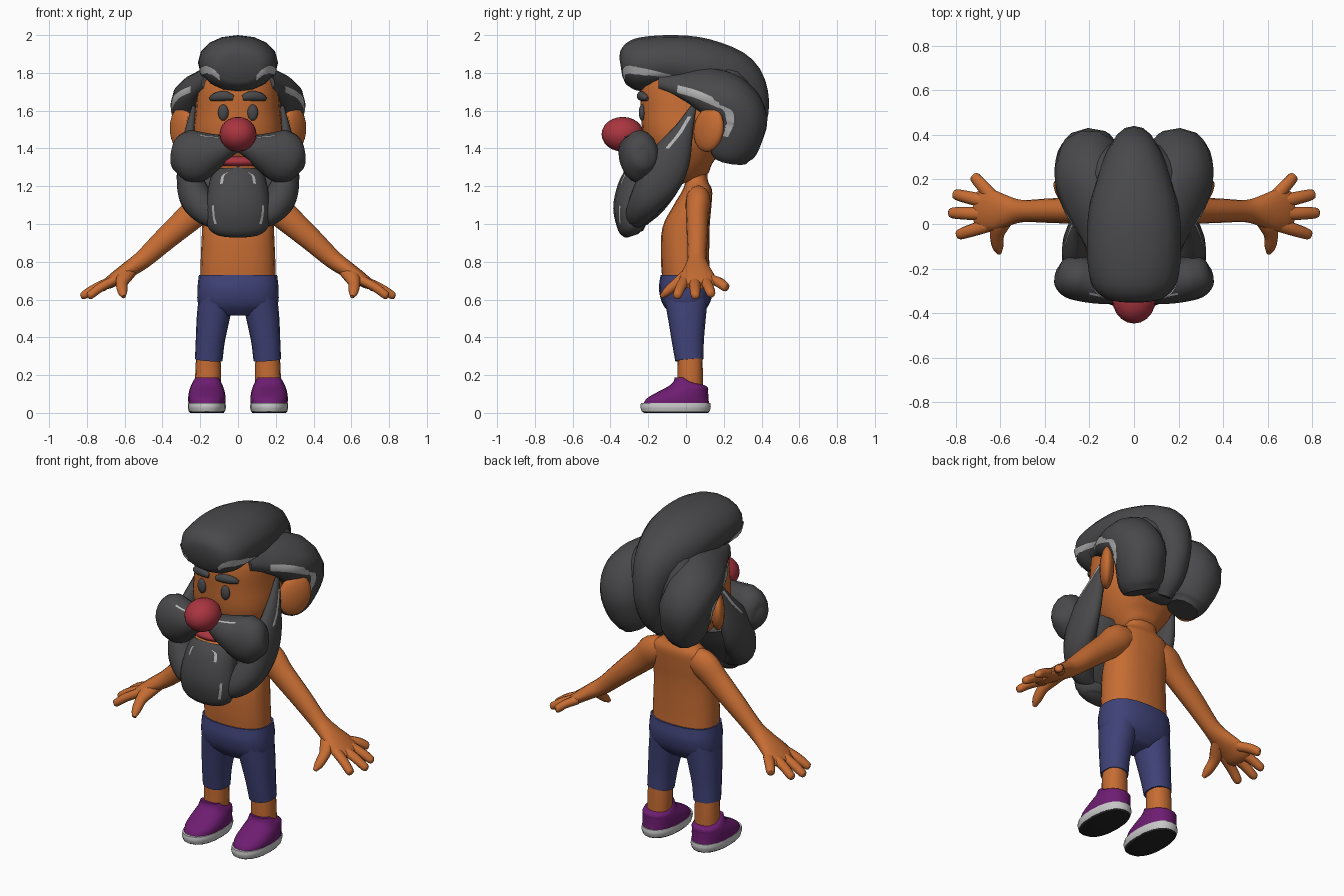
import bpy, bmesh, math
from mathutils import Vector, Matrix
from mathutils.bvhtree import BVHTree


def material(name, rgb):
    m = bpy.data.materials.new(name)
    m.diffuse_color = (*rgb, 1)
    return m


SKIN = material("orange skin", (0.57, 0.152, 0.033))
HAIR = material("charcoal hair", (0.066, 0.066, 0.07))
SHINE = material("hair highlight", (0.45, 0.45, 0.45))
RED = material("nose red", (0.40, 0.035, 0.05))
BLUE = material("trouser blue", (0.05, 0.055, 0.185))
PURPLE = material("shoe purple", (0.155, 0.012, 0.165))
SOLE = material("sole light grey", (0.58, 0.58, 0.58))
BLACK = material("tread black", (0.02, 0.02, 0.02))
X, Y, Z = Vector((1, 0, 0)), Vector((0, 1, 0)), Vector((0, 0, 1))


def finish(name, bm, mat):
    bmesh.ops.recalc_face_normals(bm, faces=bm.faces)
    me = bpy.data.meshes.new(name)
    bm.to_mesh(me)
    bm.free()
    me.materials.append(mat)
    ob = bpy.data.objects.new(name, me)
    bpy.context.collection.objects.link(ob)
    bpy.ops.object.select_all(action='DESELECT')
    ob.select_set(True)
    bpy.context.view_layer.objects.active = ob
    bpy.ops.object.shade_smooth_by_angle(angle=math.radians(50))
    return ob


def spline(pts, steps):
    """Catmull-Rom through every point."""
    p = [Vector(q) for q in pts]
    p = [p[0] * 2 - p[1]] + p + [p[-1] * 2 - p[-2]]
    out = []
    for i in range(1, len(p) - 2):
        a, b, c, d = p[i - 1:i + 3]
        for k in range(steps):
            t = k / steps
            out.append(0.5 * (2 * b + (c - a) * t + (2 * a - 5 * b + 4 * c - d) * t * t
                              + (3 * b - a - 3 * c + d) * t ** 3))
    return out + [p[-2]]


def loft(name, secs, mat, ref=X, s=1, n=16, steps=4, p=2.0, flat=False):
    """Rings (x, y, z, half-size along ref, other half-size) along a smooth path."""
    pos = spline([(x * s, y, z) for x, y, z, a, b in secs], steps)
    rad = spline([(a, b, 0) for x, y, z, a, b in secs], steps)
    bm = bmesh.new()
    rings = []
    for i, c in enumerate(pos):
        t = (pos[min(i + 1, len(pos) - 1)] - pos[max(i - 1, 0)]).normalized()
        if flat:
            t = Z
        u = (ref - t * ref.dot(t)).normalized()
        v = t.cross(u)
        a, b = max(rad[i].x, 0.003), max(rad[i].y, 0.003)
        ring = []
        for k in range(n):
            w = 2 * math.pi * k / n
            co, si = math.cos(w), math.sin(w)
            ring.append(bm.verts.new(c + u * a * math.copysign(abs(co) ** (2 / p), co)
                                     + v * b * math.copysign(abs(si) ** (2 / p), si)))
        rings.append(ring)
    for r, q in zip(rings, rings[1:]):
        for k in range(n):
            bm.faces.new((r[k], r[(k + 1) % n], q[(k + 1) % n], q[k]))
    bm.faces.new(rings[0])
    bm.faces.new(rings[-1])
    return finish(name, bm, mat)


def ball(name, c, r, mat, rot=(0, 0, 0)):
    bm = bmesh.new()
    m = Matrix.Translation(c)
    for ang, ax in zip(rot, 'XYZ'):
        m = m @ Matrix.Rotation(ang, 4, ax)
    bmesh.ops.create_uvsphere(bm, u_segments=20, v_segments=12, radius=1,
                              matrix=m @ Matrix.Diagonal((*r, 1)))
    return finish(name, bm, mat)


def ribbon(name, target, pts, width, s, side):
    """Thin painted strip laid on the surface of target."""
    tree = BVHTree.FromPolygons([v.co for v in target.data.vertices],
                                [f.vertices for f in target.data.polygons])
    bm = bmesh.new()
    rows = []
    for c in spline([(x * s, y, z) for x, y, z in pts], 5):
        row = []
        for k in (-1, -0.33, 0.33, 1):
            co, nor, _, _ = tree.find_nearest(c + Vector(side) * width * k / 2)
            row.append(bm.verts.new(co + nor * 0.005))
        rows.append(row)
    for r, q in zip(rows, rows[1:]):
        for k in range(3):
            bm.faces.new((r[k], r[k + 1], q[k + 1], q[k]))
    return finish(name, bm, SHINE)


# Torso, neck and head
loft("torso", [(0, 0, .70, .20, .125), (0, -.005, .82, .197, .128), (0, .0, .98, .19, .125),
               (0, .035, 1.1, .185, .10), (0, .06, 1.18, .165, .078), (0, .055, 1.235, .10, .06),
               (0, .05, 1.33, .10, .07)], SKIN, p=2.4, n=20, flat=True)
loft("head", [(0, .05, 1.24, .09, .075), (0, .02, 1.32, .17, .15), (0, 0, 1.45, .235, .22),
              (0, 0, 1.6, .225, .238), (0, 0, 1.75, .205, .235), (0, 0, 1.86, .14, .15)],
     SKIN, p=2.4, n=24)
# Trouser hips
loft("hips", [(0, 0, .73, .207, .135), (0, 0, .65, .215, .143), (0, 0, .57, .205, .12),
              (0, .0, .515, .12, .07)], BLUE, p=2.5, n=20)

# Face
ball("nose", (0, -.335, 1.475), (.098, .112, .092), RED)
ball("upper_lip", (0, -.265, 1.33), (.11, .055, .03), RED)
ball("lower_lip", (0, -.255, 1.297), (.11, .05, .016), SKIN)

# Hair crown and back
crown = loft("hair_crown", [(0, -.345, 1.83, .08, .05), (0, -.325, 1.833, .145, .10),
                            (0, -.255, 1.842, .195, .14), (0, -.1, 1.855, .212, .145),
                            (0, .08, 1.83, .20, .155), (0, .24, 1.74, .15, .172),
                            (0, .315, 1.62, .10, .128), (0, .30, 1.47, .08, .09),
                            (0, .25, 1.37, .04, .05)], HAIR, p=2.1)
ball("hair_back", (0, .2, 1.62), (.25, .18, .26), HAIR)

# Beard chin
chin = loft("beard_chin", [(0, -.19, 1.30, .12, .05), (0, -.24, 1.23, .15, .10),
                           (0, -.285, 1.10, .168, .10), (0, -.29, 1.0, .165, .08),
                           (0, -.285, .955, .135, .06), (0, -.28, .938, .09, .03)], HAIR)
loft("beard_under", [(0, -.05, 1.31, .24, .07), (0, -.12, 1.2, .25, .08),
                     (0, -.20, 1.1, .2, .08), (0, -.25, 1.02, .13, .05)], HAIR)

for s, tag in ((1, "right"), (-1, "left")):
    # Eyes, brows and ears
    ball("eye_" + tag, (.078 * s, -.232, 1.59), (.028, .018, .043), HAIR)
    loft("brow_" + tag, [(.025, -.24, 1.668, .014, .015), (.07, -.24, 1.678, .026, .02),
                         (.12, -.222, 1.672, .022, .02), (.147, -.205, 1.662, .01, .01)],
         HAIR, ref=Z, s=s, n=10)
    ball("ear_" + tag, (.295 * s, .12, 1.5), (.04, .095, .12), SKIN, (-.2, .12 * s, -.65 * s))
    # Side hair
    lobe = loft("hair_side_" + tag,
                [(.155, -.14, 1.745, .04, .04), (.172, -.04, 1.745, .085, .05),
                 (.19, .08, 1.725, .135, .085), (.205, .20, 1.665, .15, .135),
                 (.20, .28, 1.57, .145, .148), (.185, .275, 1.47, .135, .135),
                 (.165, .245, 1.39, .115, .12), (.15, .235, 1.345, .085, .095)],
                HAIR, ref=Vector((1, 0, -.9 * s)), s=s, n=12, p=2.2)
    # Moustache half
    mous = loft("moustache_" + tag,
                [(0, -.265, 1.415, .035, .035), (.05, -.275, 1.41, .06, .07),
                 (.13, -.27, 1.385, .10, .09), (.22, -.25, 1.36, .14, .10),
                 (.29, -.235, 1.355, .125, .095), (.335, -.225, 1.35, .075, .065),
                 (.352, -.22, 1.35, .025, .02)], HAIR, ref=Z, s=s)
    # Beard side
    side = loft("beard_side_" + tag,
                [(.235, .04, 1.62, .01, .015), (.25, -.01, 1.5, .03, .05),
                 (.262, -.07, 1.37, .05, .10), (.26, -.13, 1.25, .065, .115),
                 (.225, -.2, 1.14, .085, .095), (.155, -.25, 1.06, .075, .07),
                 (.08, -.27, 1.01, .04, .04)], HAIR, s=s)
    # Painted highlights
    ribbon("shine_fringe_" + tag, crown,
           [(.10, -.34, 1.765), (.13, -.33, 1.80), (.17, -.31, 1.815), (.195, -.26, 1.81)],
           .045, s, (0, 0, 1))
    ribbon("shine_crown_" + tag, crown,
           [(.19, -.28, 1.815), (.2, -.2, 1.80), (.2, -.08, 1.77)], .04, s, (0, 0, 1))
    ribbon("shine_side_" + tag, lobe,
           [(.24, -.04, 1.715), (.29, .05, 1.69), (.32, .12, 1.66), (.34, .18, 1.63)],
           .035, s, (0, 0, 1))
    ribbon("shine_back_" + tag, lobe,
           [(.33, .17, 1.635), (.34, .225, 1.60), (.34, .23, 1.53), (.32, .20, 1.46)],
           .045, s, (0, 1, 0))
    ribbon("shine_moustache_" + tag, mous,
           [(.1, -.33, 1.465), (.15, -.33, 1.475), (.2, -.32, 1.48)], .018, s, (0, 0, 1))
    ribbon("shine_chin_" + tag, chin,
           [(.06, -.35, 1.285), (.09, -.35, 1.27), (.095, -.36, 1.22)], .018, s, (1, 0, 0))
    ribbon("shine_chin_side_" + tag, chin,
           [(.14, -.36, 1.10), (.135, -.36, 1.05), (.12, -.35, 1.0)], .018, s, (1, 0, 0))
    ribbon("shine_beard_" + tag, side,
           [(.27, .02, 1.57), (.3, -.03, 1.49), (.31, -.1, 1.40)], .022, s, (0, 1, 0))

    # Arm, palm and fingers
    loft("arm_" + tag, [(.03, .065, 1.13, .03, .04), (.10, .065, 1.135, .055, .065),
                        (.17, .065, 1.115, .066, .085),
                        (.25, .06, 1.04, .06, .075), (.38, .06, .925, .055, .062),
                        (.50, .058, .815, .05, .05), (.57, .058, .765, .07, .044),
                        (.63, .06, .725, .092, .038), (.68, .065, .69, .094, .032),
                        (.715, .065, .672, .07, .02)], SKIN, ref=Y, s=s)
    for i, (y0, tip) in enumerate(((.125, (.722, .218, .66)), (.095, (.812, .135, .625)),
                                   (.045, (.832, .05, .615)), (0, (.795, -.05, .615)))):
        a, b = Vector((.64, y0, .71)), Vector(tip)
        m, e = a.lerp(b, .55) + Z * .008, a.lerp(b, .92)
        loft(f"finger_{i}_{tag}", [(*a, .032, .026), (*m, .029, .025), (*e, .024, .022),
                                   (*b, .01, .01)], SKIN, s=s, n=10, steps=3, ref=Y)
    loft("thumb_" + tag, [(.575, .05, .755, .045, .035), (.60, .0, .725, .045, .034),
                          (.615, -.05, .685, .032, .028), (.612, -.10, .642, .026, .023),
                          (.605, -.13, .615, .011, .011)], SKIN, s=s, n=12)

    # Legs
    loft("trouser_leg_" + tag, [(.11, 0, .64, .095, .12), (.132, .005, .5, .087, .10),
                                (.147, .01, .38, .077, .085), (.155, .018, .28, .073, .075)],
         BLUE, s=s, p=2.3)
    loft("shin_" + tag, [(.157, .02, .31, .064, .067), (.158, .022, .22, .068, .067),
                         (.16, .022, .12, .068, .068)], SKIN, s=s, p=2.3)
    # Shoes
    loft("shoe_" + tag, [(.165, -.053, .035, .096, .178), (.165, -.045, .075, .099, .164),
                         (.165, -.017, .11, .095, .134), (.165, .008, .14, .086, .103),
                         (.165, -.012, .165, .074, .055), (.165, -.03, .188, .06, .03)],
         PURPLE, s=s, p=2.3, n=20, flat=True)
    loft("sole_" + tag, [(.165, -.055, .008, .096, .18), (.165, -.055, .03, .101, .186),
                         (.165, -.055, .052, .099, .184)], SOLE, s=s, p=2.3, n=20, flat=True)
    loft("tread_" + tag, [(.165, -.052, 0, .09, .17), (.165, -.055, .01, .096, .18)],
         BLACK, s=s, p=2.3, n=20, flat=True)
